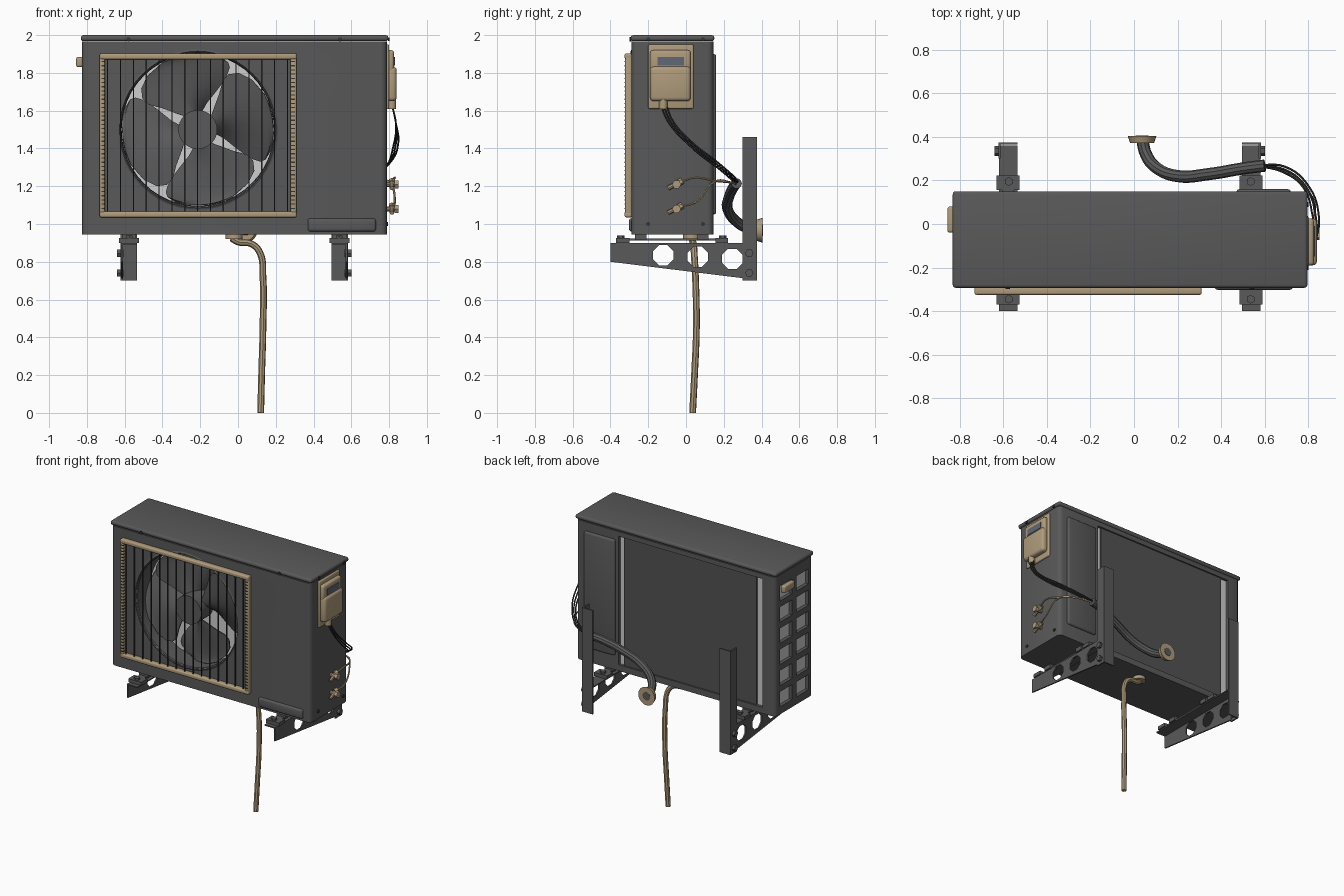
import bpy, bmesh, math
from mathutils import Matrix, Vector

if "Cube" in bpy.data.objects:
    bpy.data.objects.remove(bpy.data.objects["Cube"])


def material(name, r, g, b):
    m = bpy.data.materials.new(name)
    m.diffuse_color = (r, g, b, 1)
    m.use_nodes = True
    m.node_tree.nodes["Principled BSDF"].inputs["Base Color"].default_value = m.diffuse_color
    return m


GREY = material("casing grey", 0.10, 0.10, 0.10)
DARK = material("wire dark grey", 0.035, 0.035, 0.037)
TAN = material("warm tan", 0.43, 0.33, 0.20)
LIGHT = material("coil light grey", 0.62, 0.62, 0.62)
MESH = material("coil guard grey", 0.085, 0.085, 0.085)
BLUE = material("label blue grey", 0.12, 0.14, 0.18)


def finish(name, bm, mat):
    me = bpy.data.meshes.new(name)
    bmesh.ops.recalc_face_normals(bm, faces=bm.faces)
    bm.to_mesh(me)
    bm.free()
    ob = bpy.data.objects.new(name, me)
    bpy.context.collection.objects.link(ob)
    if mat:
        me.materials.append(mat)
    return ob


def add_box(bm, lo, hi):
    c = [(a + b) / 2 for a, b in zip(lo, hi)]
    s = [abs(b - a) for a, b in zip(lo, hi)]
    return bmesh.ops.create_cube(bm, size=1, matrix=Matrix.Translation(c) @ Matrix.Diagonal((*s, 1)))["verts"]


def box(name, lo, hi, mat, bevel=0, vertical=False):
    bm = bmesh.new()
    add_box(bm, lo, hi)
    if bevel:
        edges = [e for e in bm.edges if not vertical or
                 abs(e.verts[0].co.z - e.verts[1].co.z) > 1e-4]
        bmesh.ops.bevel(bm, geom=edges, offset=bevel, segments=3, profile=0.5, affect='EDGES')
    return finish(name, bm, mat)


def boxes(name, spans, mat):
    bm = bmesh.new()
    for lo, hi in spans:
        add_box(bm, lo, hi)
    return finish(name, bm, mat)


def cyl(name, centre, r, depth, axis, mat, segs=16, r2=None):
    bm = bmesh.new()
    rot = Vector((0, 0, 1)).rotation_difference(Vector(axis)).to_matrix().to_4x4()
    bmesh.ops.create_cone(bm, cap_ends=True, segments=segs, radius1=r, radius2=r2 or r,
                          depth=depth, matrix=Matrix.Translation(centre) @ rot)
    return finish(name, bm, mat)


def to_mesh(ob):
    """Replace an object by its evaluated mesh."""
    dg = bpy.context.evaluated_depsgraph_get()
    me = bpy.data.meshes.new_from_object(ob.evaluated_get(dg))
    new = bpy.data.objects.new(ob.name, me)
    new.matrix_world = ob.matrix_world.copy()
    bpy.context.collection.objects.link(new)
    name = ob.name
    bpy.data.objects.remove(ob)
    new.name = name
    return new


def tube(name, pts, r, mat, sides=2):
    cu = bpy.data.curves.new(name, 'CURVE')
    cu.dimensions = '3D'
    cu.bevel_depth, cu.bevel_resolution = r, sides
    cu.use_fill_caps, cu.resolution_u = True, 6
    sp = cu.splines.new('BEZIER')
    sp.bezier_points.add(len(pts) - 1)
    for b, p in zip(sp.bezier_points, pts):
        b.co = p
        b.handle_left_type = b.handle_right_type = 'AUTO'
    cu.materials.append(mat)
    ob = bpy.data.objects.new(name, cu)
    bpy.context.collection.objects.link(ob)
    return to_mesh(ob)


def side_plate(name, loops, x, thick, mat):
    """Flat plate in the yz plane: first loop is the outline, the rest are holes."""
    cu = bpy.data.curves.new(name, 'CURVE')
    cu.dimensions, cu.fill_mode, cu.extrude = '2D', 'BOTH', thick / 2
    for loop in loops:
        sp = cu.splines.new('POLY')
        sp.points.add(len(loop) - 1)
        for p, (y, z) in zip(sp.points, loop):
            p.co = (y, z, 0, 1)
        sp.use_cyclic_u = True
    cu.materials.append(mat)
    ob = bpy.data.objects.new(name, cu)
    bpy.context.collection.objects.link(ob)
    ob.matrix_world = Matrix(((0, 0, 1, x), (1, 0, 0, 0), (0, 1, 0, 0), (0, 0, 0, 1)))
    return to_mesh(ob)


# Casing: hollow on the fan side, open at the fan, the back and the left louvres
FX, FZ = -0.213, 1.50
casing = box("casing", (-0.825, -0.288, 0.945), (0.788, 0.145, 1.965), GREY, 0.03, True)
louvres = [((-0.9, y, z), (-0.785, y + 0.14, z + 0.11))
           for y in (-0.24, -0.05) for z in [1.0 + 0.155 * k for k in range(6)]]
cutters = [box("cavity_cutter", (-0.80, -0.262, 0.98), (0.455, 0.125, 1.94), None),
           cyl("fan_cutter", (FX, -0.27, FZ), 0.41, 0.12, (0, 1, 0), None, 48),
           box("back_cutter", (-0.72, 0.08, 0.99), (0.445, 0.2, 1.93), None),
           boxes("louvre_cutter", louvres, None)]
for c in cutters:
    c.hide_render = True
    m = casing.modifiers.new(c.name, 'BOOLEAN')
    m.operation, m.solver, m.object = 'DIFFERENCE', 'EXACT', c
bpy.context.view_layer.update()
casing = to_mesh(casing)
for c in cutters:
    bpy.data.objects.remove(c)

box("lid", (-0.832, -0.293, 1.968), (0.796, 0.15, 2.0), GREY, 0.014)
box("back_cover", (0.47, 0.13, 1.05), (0.72, 0.16, 1.90), GREY, 0.014)
box("front_lip", (0.37, -0.302, 0.96), (0.73, -0.27, 1.03), GREY, 0.014)
for x in (-0.58, 0.54):
    cyl("lid_screw", (x, -0.294, 1.978), 0.011, 0.01, (0, 1, 0), DARK, 10)
for y in (-0.2, 0.09):
    cyl("side_screw", (0.79, y, 1.0), 0.011, 0.01, (1, 0, 0), DARK, 10)
    cyl("lid_side_screw", (0.797, y, 1.978), 0.011, 0.008, (1, 0, 0), DARK, 10)

# Heat exchanger wrapping the back and left side, with a guard at the back
box("coil_back", (-0.795, 0.10, 0.985), (0.45, 0.124, 1.935), LIGHT)
box("coil_side", (-0.797, -0.255, 0.985), (-0.775, 0.10, 1.935), LIGHT)
box("coil_guard", (-0.665, 0.12, 0.99), (0.41, 0.134, 1.93), MESH)

# Fan shroud
bm = bmesh.new()
rings = []
for r, y in ((0.425, -0.288), (0.415, -0.293), (0.405, -0.28), (0.403, -0.14), (0.411, -0.14), (0.413, -0.27)):
    rings.append([bm.verts.new((FX + r * math.cos(k * math.tau / 48), y, FZ + r * math.sin(k * math.tau / 48)))
                  for k in range(48)])
for a, b in zip(rings, rings[1:] + rings[:1]):
    for k in range(48):
        bm.faces.new((a[k], a[(k + 1) % 48], b[(k + 1) % 48], b[k]))
finish("fan_shroud", bm, GREY)

# Fan: hub and four broad twisted blades (radius, leading angle, trailing angle)
cyl("fan_hub", (FX, -0.20, FZ), 0.103, 0.14, (0, 1, 0), GREY, 32)
cyl("fan_motor", (FX, 0.0, FZ), 0.08, 0.26, (0, 1, 0), GREY, 24)
BLADE = [(0.09, 48, 100), (0.15, 36, 108), (0.22, 31, 115), (0.29, 27, 118),
         (0.335, 29, 118), (0.37, 36, 117), (0.39, 47, 114), (0.40, 62, 106)]
for q in range(4):
    bm = bmesh.new()
    grid = []
    for r, a0, a1 in BLADE:
        row = []
        for i in range(9):
            u = i / 8
            a = -math.radians(a0 + (a1 - a0) * u + 90 * q)
            y = -0.215 + 0.10 * u - 0.03 * math.sin(math.pi * u)
            row.append(bm.verts.new((FX + r * math.cos(a), y, FZ + r * math.sin(a))))
        grid.append(row)
    for a, b in zip(grid, grid[1:]):
        for i in range(8):
            bm.faces.new((a[i], a[i + 1], b[i + 1], b[i]))
    blade = finish("fan_blade", bm, GREY)
    m = blade.modifiers.new("thickness", 'SOLIDIFY')
    m.thickness, m.offset = 0.008, 0
    bpy.context.view_layer.update()
    to_mesh(blade)

# Grille: tan frame, vertical wires and wire ends along the side bars
for name, lo, hi in (("grille_top", (-0.732, -0.325, 1.872), (0.31, -0.286, 1.903)),
                     ("grille_bottom", (-0.732, -0.325, 1.035), (0.31, -0.286, 1.066)),
                     ("grille_left", (-0.732, -0.322, 1.04), (-0.705, -0.286, 1.90)),
                     ("grille_right", (0.278, -0.322, 1.04), (0.31, -0.286, 1.90))):
    box(name, lo, hi, TAN, 0.009)
boxes("grille_wires", [((x - 0.003, -0.315, 1.06), (x + 0.003, -0.307, 1.88))
                       for x in [-0.69 + 0.068 * k for k in range(15)]], DARK)
boxes("grille_wire_ends", [((x, -0.325, z), (x + 0.018, -0.30, z + 0.006))
                           for x in (-0.722, 0.284) for z in [1.08 + 0.0222 * k for k in range(36)]], DARK)

# Wall brackets, feet and bolts, mirrored about the casing centre
octo = [(math.cos((k + 0.5) * math.pi / 4), math.sin((k + 0.5) * math.pi / 4)) for k in range(8)]
for s in (-1, 1):
    def bx(name, d0, d1, y0, y1, z0, z1, mat=GREY):
        return box(name, (-0.02 + s * d0, y0, z0), (-0.02 + s * d1, y1, z1), mat)
    X = -0.02 + s * 0.595
    outline = [(-0.40, 0.80), (0.31, 0.712), (0.31, 0.90), (-0.40, 0.90)]
    holes = [[(y + 0.058 * c, z + 0.058 * t) for c, t in octo]
             for y, z in ((-0.12, 0.835), (0.062, 0.826), (0.245, 0.815))]
    side_plate("bracket_arm", [outline] + holes, X, 0.01, GREY)
    bx("bracket_arm_flange", 0.515, 0.60, -0.40, 0.36, 0.892, 0.90)
    bx("bracket_post_web", 0.592, 0.602, 0.30, 0.375, 0.70, 1.46)
    bx("bracket_post_flange", 0.515, 0.602, 0.365, 0.375, 0.70, 1.46)
    bx("foot_rail", 0.53, 0.585, -0.37, 0.22, 0.912, 0.922)
    for y0, y1, yb in ((-0.37, -0.30, -0.345), (0.155, 0.222, 0.195)):
        bx("foot_plate", 0.505, 0.61, y0, y1, 0.90, 0.925)
        cyl("foot_bolt", (-0.02 + s * 0.555, yb, 0.925), 0.02, 0.03, (0, 0, 1), GREY, 6)
    for y in (-0.24, 0.09):
        bx("foot_riser", 0.52, 0.595, y - 0.03, y + 0.03, 0.915, 0.95)
    for z in (0.74, 0.845):
        cyl("bracket_bolt", (X + s * 0.008, 0.335, z), 0.022, 0.036, (1, 0, 0), GREY, 6)

# Electrical cover on the right side
box("cover_base", (0.78, -0.20, 1.61), (0.80, 0.04, 1.95), TAN, 0.008)
box("cover_box", (0.785, -0.19, 1.65), (0.84, 0.025, 1.835), TAN, 0.02)
box("cover_hood", (0.785, -0.19, 1.80), (0.826, 0.025, 1.92), TAN, 0.015)
box("cover_label", (0.825, -0.15, 1.84), (0.83, -0.01, 1.885), BLUE)
cyl("cable_gland", (0.815, -0.12, 1.635), 0.022, 0.05, (0, 0, 1), TAN, 12)

# Carrying handle on the left side
box("left_handle", (-0.857, -0.04, 1.83), (-0.82, 0.08, 1.885), TAN, 0.012)

# Cables, service valves and thin pipes
for k in (-1, 0, 1):
    o = 0.014 * k
    tube("cable", [(0.815, -0.12 + o, 1.63), (0.835, -0.08 + o, 1.54), (0.835 + o, 0.03, 1.42 + o),
                   (0.79 + o, 0.17, 1.31 + o), (0.69, 0.25 + o, 1.24), (0.56, 0.27, 1.21 + o / 2)], 0.005, DARK, 1)
for z in (1.21, 1.08):
    cyl("valve_stem", (0.81, -0.05, z), 0.014, 0.06, (1, 0, 0), TAN, 10)
    cyl("valve_cap", (0.84, -0.05, z), 0.024, 0.022, (1, 0, 0), TAN, 6)
    cyl("valve_port", (0.815, -0.065, z - 0.005), 0.012, 0.07, (0, 0.9, 0.45), TAN, 8)
    cyl("valve_nut", (0.815, -0.03, z + 0.013), 0.018, 0.025, (0, 0.9, 0.45), TAN, 6)
    tube("valve_pipe", [(0.815, -0.03, z + 0.013), (0.83, 0.05, z + 0.035), (0.80, 0.15, 1.18 + z * 0.04),
                        (0.71, 0.235, 1.22), (0.56, 0.27, 1.21)], 0.006, TAN, 1)

# Insulated pipe to the wall sleeve
tube("insulated_pipe", [(0.60, 0.268, 1.215), (0.50, 0.255, 1.20), (0.35, 0.23, 1.15), (0.20, 0.22, 1.08),
                        (0.10, 0.26, 1.02), (0.055, 0.32, 0.98), (0.037, 0.39, 0.965)], 0.028, GREY, 3)
cyl("wall_sleeve", (0.037, 0.388, 0.967), 0.055, 0.034, (0, 1, 0), TAN, 24, 0.066)
cyl("sleeve_core", (0.037, 0.404, 0.967), 0.03, 0.006, (0, 1, 0), GREY, 20)

# Drain hose
cyl("drain_fitting", (-0.02, 0.03, 0.933), 0.045, 0.025, (0, 0, 1), TAN, 16)
tube("drain_hose", [(-0.035, 0.03, 0.925), (0.0, 0.035, 0.905), (0.07, 0.04, 0.895), (0.115, 0.043, 0.85),
                    (0.132, 0.05, 0.72), (0.132, 0.055, 0.45), (0.125, 0.045, 0.2), (0.12, 0.035, 0.0)],
     0.018, TAN, 2)

# Smooth the rounded parts and keep crisp edges
bpy.ops.object.select_all(action='DESELECT')
for ob in bpy.context.scene.objects:
    if ob.type == 'MESH':
        ob.select_set(True)
        bpy.context.view_layer.objects.active = ob
bpy.ops.object.shade_smooth_by_angle(angle=math.radians(35))
